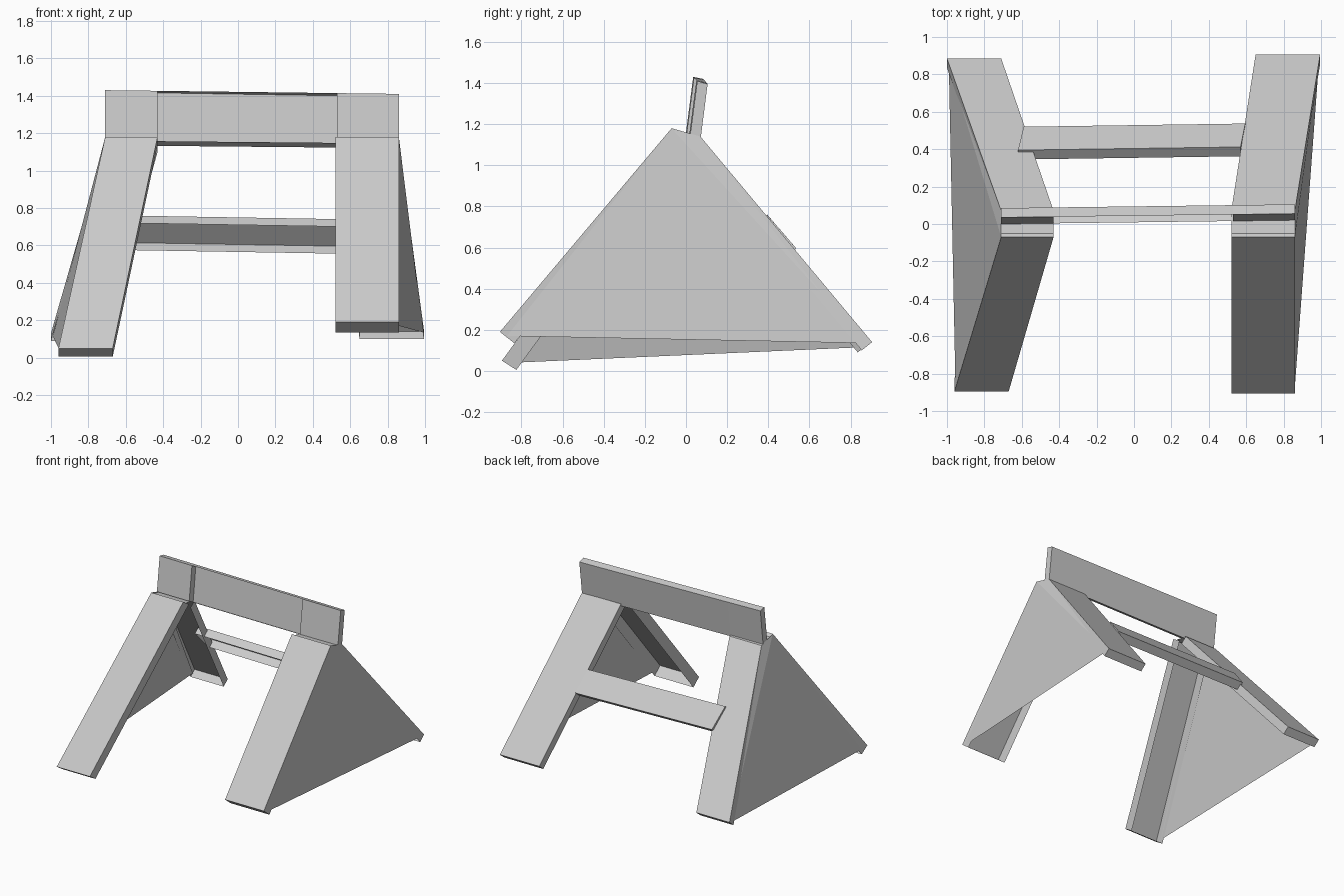
import bpy
import bmesh
from mathutils import Vector

cube = bpy.data.objects.get("Cube")
if cube:
    bpy.data.objects.remove(cube, do_unlink=True)

GREY = (0.6, 0.6, 0.6, 1.0)
grey = bpy.data.materials.new("plain grey")
grey.use_nodes = True
grey.diffuse_color = GREY
grey.node_tree.nodes["Principled BSDF"].inputs["Base Color"].default_value = GREY


def add_mesh(name, points, faces):
    mesh = bpy.data.meshes.new(name)
    bm = bmesh.new()
    verts = [bm.verts.new(p) for p in points]
    for face in faces:
        bm.faces.new([verts[i] for i in face])
    bm.to_mesh(mesh)
    bm.free()
    mesh.materials.append(grey)
    obj = bpy.data.objects.new(name, mesh)
    bpy.context.collection.objects.link(obj)
    return obj


def shell(name, start, end, skip=()):
    """Hollow plank between two four-cornered sections; some sides can be left open."""
    faces = {"start": (3, 2, 1, 0), "end": (4, 5, 6, 7)}
    for i, side in enumerate(("outer", "far", "inner", "near")):
        j = (i + 1) % 4
        faces[side] = (i, j, j + 4, i + 4)
    kept = [f for key, f in faces.items() if key not in skip]
    obj = add_mesh(name, list(start) + list(end), kept)
    # point the faces outward from the plank's middle
    bm = bmesh.new()
    bm.from_mesh(obj.data)
    middle = sum((v.co for v in bm.verts), Vector()) / 8
    for f in bm.faces:
        f.normal_update()
        if f.normal.dot(f.calc_center_median() - middle) < 0:
            f.normal_flip()
    bm.to_mesh(obj.data)
    bm.free()


def section(x0, x1, outer, inner):
    return [(x0, *outer), (x1, *outer), (x1, *inner), (x0, *inner)]


def leg(name, top_x, foot_x, top, foot, depth):
    def across(p):
        return (p[0] + depth[0], p[1] + depth[1])
    shell(name, section(*top_x, top, across(top)),
          section(*foot_x, foot, across(foot)), skip=("inner", "start"))


FRONT_TOP, BACK_TOP = (-0.07, 1.18), (0.07, 1.14)
LEFT_X, RIGHT_X = (0.52, 0.86), (-0.71, -0.43)

# Legs, open on their undersides
leg("left_front_leg", LEFT_X, LEFT_X, FRONT_TOP, (-0.905, 0.19), (0.07, -0.055))
leg("right_front_leg", RIGHT_X, (-0.96, -0.67), FRONT_TOP, (-0.895, 0.05), (0.07, -0.045))
leg("left_back_leg", LEFT_X, (0.65, 0.995), BACK_TOP, (0.905, 0.14), (-0.05, -0.04))
leg("right_back_leg", RIGHT_X, (-1.0, -0.71), BACK_TOP, (0.885, 0.13), (-0.05, -0.04))

# Caps where each pair of legs meets
for side, (x0, x1) in (("left", LEFT_X), ("right", RIGHT_X)):
    profile = [FRONT_TOP, (-0.05, 1.16), BACK_TOP]
    points = [(x, *p) for p in profile for x in (x0, x1)]
    add_mesh(side + "_leg_cap", points, [(0, 1, 3, 2), (2, 3, 5, 4)])

# Triangular side panels
add_mesh("left_side_panel",
         [(0.86, *FRONT_TOP), (0.86, -0.87, 0.17), (0.99, 0.88, 0.135), (0.86, *BACK_TOP)],
         [(0, 1, 2), (0, 2, 3)])
add_mesh("right_side_panel",
         [(-0.71, *FRONT_TOP), (-0.955, -0.84, 0.04), (-0.99, 0.85, 0.115), (-0.71, *BACK_TOP)],
         [(2, 1, 0), (3, 2, 0)])

# Leaning top board, set slightly askew, with its middle bay open at the front
BOARD_RIGHT = [(0.0, 1.16), (0.035, 1.43), (0.085, 1.42), (0.05, 1.135)]
BOARD_LEFT = [(0.02, 1.145), (0.055, 1.41), (0.105, 1.395), (0.07, 1.12)]


def board_section(x):
    t = (x + 0.71) / 1.57
    return [Vector((x, *a)).lerp(Vector((x, *b)), t) for a, b in zip(BOARD_RIGHT, BOARD_LEFT)]


for name, x0, x1, skip in (("board_right_end", -0.71, -0.43, ()),
                           ("board_middle", -0.43, 0.53, ("outer", "start", "end")),
                           ("board_left_end", 0.53, 0.86, ())):
    shell(name, board_section(x0), board_section(x1), skip)

# Cross rail on the back legs, open on its underside
shell("back_rail",
      [(-0.62, 0.395, 0.76), (-0.59, 0.52, 0.615), (-0.59, 0.47, 0.575), (-0.62, 0.345, 0.72)],
      [(0.57, 0.412, 0.74), (0.595, 0.537, 0.595), (0.595, 0.487, 0.555), (0.57, 0.362, 0.70)],
      skip=("inner",))
